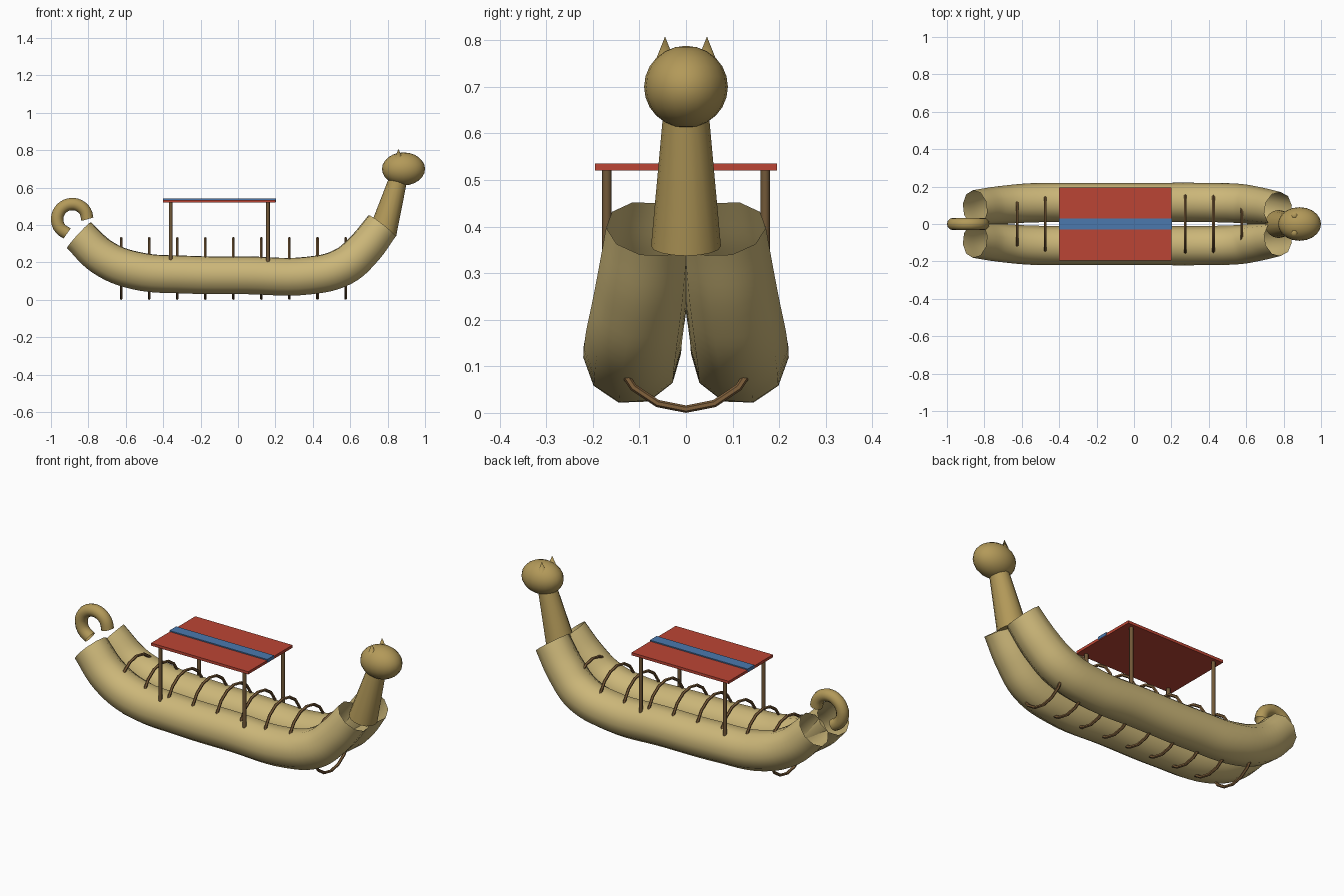
import bpy, math
from mathutils import Vector

if "Cube" in bpy.data.objects:
    bpy.data.objects.remove(bpy.data.objects["Cube"])


def material(name, rgb):
    m = bpy.data.materials.new(name)
    m.diffuse_color = (*rgb, 1)
    m.use_nodes = True
    m.node_tree.nodes["Principled BSDF"].inputs["Base Color"].default_value = m.diffuse_color
    return m


REED = material("reed", (0.60, 0.47, 0.19))
GOLD = material("dark_reed", (0.45, 0.32, 0.10))
ROPE = material("rope", (0.22, 0.12, 0.045))
WOOD = material("wood", (0.17, 0.10, 0.04))
RED = material("red_cloth", (0.50, 0.06, 0.035))
BLUE = material("blue_cloth", (0.07, 0.19, 0.42))


def finish(name, mat, smooth=True):
    ob = bpy.context.object
    ob.name = name
    ob.data.materials.clear()
    ob.data.materials.append(mat)
    if smooth:
        bpy.ops.object.shade_smooth_by_angle(angle=math.radians(50))
    return ob


def tube(name, pts, radius, mat, bevel_res, steps):
    """Open-ended round tube through points (x, y, z, radius factor)."""
    cu = bpy.data.curves.new(name, 'CURVE')
    cu.dimensions = '3D'
    cu.bevel_depth = radius
    cu.bevel_resolution = bevel_res
    cu.resolution_u = steps
    sp = cu.splines.new('BEZIER')
    sp.bezier_points.add(len(pts) - 1)
    for bp, (x, y, z, f) in zip(sp.bezier_points, pts):
        bp.co = (x, y, z)
        bp.radius = f
        bp.handle_left_type = bp.handle_right_type = 'AUTO'
    ob = bpy.data.objects.new(name, cu)
    bpy.context.collection.objects.link(ob)
    bpy.ops.object.select_all(action='DESELECT')
    ob.select_set(True)
    bpy.context.view_layer.objects.active = ob
    bpy.ops.object.convert(target='MESH')
    return finish(name, mat)


def cone(name, a, b, r1, r2, sides, mat):
    a, b = Vector(a), Vector(b)
    d = b - a
    bpy.ops.mesh.primitive_cone_add(vertices=sides, radius1=r1, radius2=r2,
                                    depth=d.length, location=(a + b) / 2,
                                    rotation=d.to_track_quat('Z', 'Y').to_euler())
    return finish(name, mat)


def box(name, lo, hi, mat):
    lo, hi = Vector(lo), Vector(hi)
    bpy.ops.mesh.primitive_cube_add(size=1, location=(lo + hi) / 2)
    bpy.context.object.scale = hi - lo
    return finish(name, mat, False)


# Twin reed bundles of the hull: x, y, z, radius factor
HULL = [(-0.85, 0.085, 0.345, 0.92), (-0.72, 0.100, 0.225, 0.97),
        (-0.55, 0.113, 0.157, 1), (-0.28, 0.115, 0.135, 1),
        (0.05, 0.115, 0.131, 1), (0.38, 0.115, 0.130, 1),
        (0.56, 0.110, 0.176, 1), (0.67, 0.095, 0.268, 0.96),
        (0.77, 0.078, 0.395, 0.90)]
for side, s in (("left", 1), ("right", -1)):
    tube(f"hull_bundle_{side}", [(x, s * y, z, f) for x, y, z, f in HULL],
         0.105, REED, 3, 6)

# Rope bindings
for i in range(9):
    bpy.ops.mesh.primitive_torus_add(
        location=(-0.625 + 0.15 * i, 0, 0.168), rotation=(0, math.pi / 2, 0),
        major_radius=0.16, minor_radius=0.008, major_segments=16, minor_segments=6)
    finish(f"rope_binding_{i + 1}", ROPE)

# Canopy on four posts
for x in (-0.36, 0.16):
    for y in (-0.17, 0.17):
        cone("canopy_post", (x, y, 0.20), (x, y, 0.522), 0.01, 0.01, 8, WOOD)
box("canopy_roof", (-0.40, -0.195, 0.520), (0.20, 0.195, 0.535), RED)
box("canopy_stripe", (-0.402, -0.03, 0.524), (0.202, 0.03, 0.541), BLUE)

# Animal figurehead: neck, head, ears
cone("prow_neck", (0.773, 0, 0.358), (0.862, 0, 0.665), 0.075, 0.047, 16, GOLD)
bpy.ops.mesh.primitive_uv_sphere_add(segments=20, ring_count=12, radius=1,
                                     location=(0.885, 0, 0.70))
bpy.context.object.scale = (0.115, 0.09, 0.088)
finish("prow_head", GOLD)
for side, s in (("left", 1), ("right", -1)):
    cone(f"ear_{side}", (0.858, s * 0.045, 0.735), (0.858, s * 0.045, 0.808),
         0.029, 0, 8, GOLD)

# Curled tail at the stern
curl = []
for i in range(9):
    a = math.radians(250 * i / 8)
    curl.append((-0.886 + 0.081 * math.cos(a), 0, 0.431 + 0.081 * math.sin(a), 1))
tube("stern_curl", curl, 0.033, GOLD, 4, 3)
